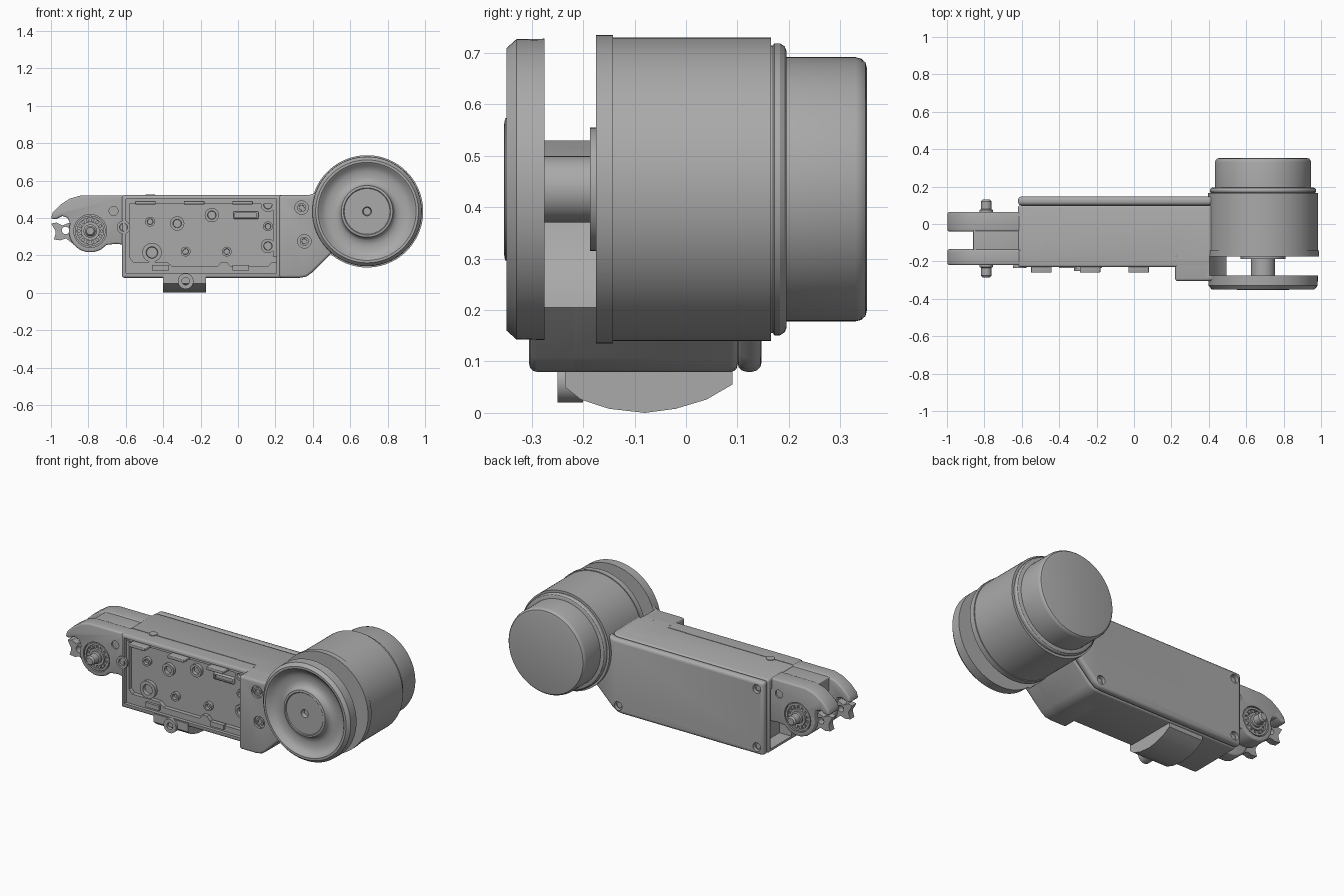
import bpy, bmesh
from math import radians, sin, cos, tau
from mathutils import Matrix, Vector

if "Cube" in bpy.data.objects:
    bpy.data.objects.remove(bpy.data.objects["Cube"])

grey = bpy.data.materials.new("satin_grey")
grey.use_nodes = True
grey.diffuse_color = (0.4, 0.4, 0.4, 1)
grey.node_tree.nodes["Principled BSDF"].inputs["Base Color"].default_value = grey.diffuse_color
parts = []


def finish(bm, name):
    bmesh.ops.recalc_face_normals(bm, faces=bm.faces)
    mesh = bpy.data.meshes.new(name)
    bm.to_mesh(mesh)
    bm.free()
    mesh.materials.append(grey)
    ob = bpy.data.objects.new(name, mesh)
    bpy.context.collection.objects.link(ob)
    parts.append(ob)
    return ob


def bake(ob):
    """Replace the mesh with its modified result."""
    bpy.context.view_layer.update()
    mesh = bpy.data.meshes.new_from_object(ob.evaluated_get(bpy.context.evaluated_depsgraph_get()))
    ob.modifiers.clear()
    ob.data = mesh


def prism(name, pts, a, b, bevel=0, axis="y"):
    """Extrude an outline: (x, z) along y, or (y, z) along x."""
    bm = bmesh.new()
    place = (lambda p: (p[0], a, p[1])) if axis == "y" else (lambda p: (a, p[0], p[1]))
    face = bm.faces.new([bm.verts.new(place(p)) for p in pts])
    out = bmesh.ops.extrude_face_region(bm, geom=[face])["geom"]
    move = Vector((0, b - a, 0) if axis == "y" else (b - a, 0, 0))
    bmesh.ops.translate(bm, vec=move, verts=[v for v in out if isinstance(v, bmesh.types.BMVert)])
    ob = finish(bm, name)
    if bevel:
        m = ob.modifiers.new("Bevel", "BEVEL")
        m.width, m.segments, m.angle_limit = bevel, 3, radians(50)
        bake(ob)
    return ob


def box(name, x0, x1, y0, y1, z0, z1, bevel=0):
    return prism(name, [(x0, z0), (x1, z0), (x1, z1), (x0, z1)], y0, y1, bevel)


def lathe(name, cx, cz, profile, steps=64):
    """Turn a (radius, y) profile about a y-parallel axis."""
    bm = bmesh.new()
    vs = [bm.verts.new((cx + r, y, cz)) for r, y in profile]
    es = [bm.edges.new(p) for p in zip(vs, vs[1:])]
    bmesh.ops.spin(bm, geom=vs + es, cent=(cx, 0, cz), axis=(0, 1, 0), angle=tau, steps=steps)
    bmesh.ops.remove_doubles(bm, verts=bm.verts, dist=1e-5)
    return finish(bm, name)


def cyl(name, cx, cz, r, y0, y1, steps=32):
    return lathe(name, cx, cz, [(0, y0), (r, y0), (r, y1), (0, y1)], steps)


def cut(ob, *cutters):
    for c in cutters:
        m = ob.modifiers.new("Cut", "BOOLEAN")
        m.operation, m.solver, m.object = "DIFFERENCE", "EXACT", c
        bake(ob)
        parts.remove(c)
        bpy.data.objects.remove(c)


def screw(name, x, z, y, r, h):
    """Raised ring with a sunken centre, facing the front."""
    lathe(name, x, z, [(r, y), (r, y - h), (r * .6, y - h), (r * .55, y - .002), (0, y - .002)], 24)


CX, CZ = 0.69, 0.435

# Drum housing, stepped rear rim, rounded rear cap
lathe("drum_housing", CX, CZ, [(0, -.175), (.3, -.175), (.3, -.142), (.295, -.142), (.295, .165),
      (.28, .165), (.28, .169), (.284, .172), (.284, .183), (.278, .192), (.268, .196), (0, .196)], 96)
lathe("drum_cap", CX, CZ, [(0, .18), (.257, .18), (.257, .33), (.254, .341), (.247, .349),
      (.236, .352), (0, .352)], 96)
# Dished front disc with a raised hub and centre hole
lathe("front_disc", CX, CZ, [(0, -.275), (.293, -.275), (.292, -.33), (.275, -.349), (.262, -.349),
      (.252, -.342), (.24, -.328), (.215, -.317), (.18, -.314), (.155, -.32), (.143, -.332),
      (.138, -.352), (.126, -.354), (.122, -.35), (.024, -.35), (.02, -.325), (0, -.325)], 96)
cyl("disc_shaft", CX, CZ, .065, -.28, -.17)
cyl("shaft_flange", CX, CZ, .12, -.187, -.17, 48)

# Arm outline shared by body, block and rear cover
LOWER = [(.33, .08), (.365, .086), (.395, .107), (.5, .21), (.62, .3)]
UPPER = [(.6, .6), (.45, .6), (.43, .555), (.41, .532), (.38, .522)]


def outline(x):
    return [(x, .08)] + LOWER + UPPER + [(x, .522)]


def gap():
    return cyl("gap_cutter", CX, CZ, .302, -.275, -.165, 96)


body = prism("arm_body", outline(-.62), -.23, .1, .012)
cut(body, gap(),
    box("tray_cutter", -.598, .205, -.3, -.185, .105, .5),
    box("end_cutter", -.7, -.54, -.12, .08, .1, .46),
    box("seam_cutter", -.7, .1, -.142, -.138, .518, .6),
    box("seam_cutter", .22, .39, -.174, -.17, .518, .6),
    box("seam_cutter", .1, .22, -.145, -.141, .518, .6))
block = prism("front_block", outline(.22), -.305, .05, .014)
cut(block, gap())
for x, z in ((.34, .455), (.355, .275)):
    cut(block, cyl("hole_cutter", x, z, .036, -.4, -.292, 24))
    screw("block_screw", x, z, -.292, .024, .01)

# Rear cover with countersunk corner screws
cover = prism("rear_cover", outline(-.62), .1, .147, .018)
for x, z in ((.35, .125), (-.575, .475), (-.575, .125)):
    cut(cover, cyl("hole_cutter", x, z, .026, .125, .2, 24))
    cyl("cover_screw", x, z, .016, .12, .134, 16)

# Tray details: ledges, clips, posts and slot
FLOOR = -.185
prism("tray_lower_ledge", [(-.598, .105), (.205, .105), (.205, .165), (.18, .165), (.16, .14), (-.04, .14),
      (-.06, .165), (-.09, .165), (-.11, .14), (-.35, .14), (-.38, .165), (-.56, .165), (-.58, .19),
      (-.598, .19)], FLOOR + .01, -.21)
box("tray_upper_ledge", -.598, .205, -.205, FLOOR + .01, .475, .505)
for x in (-.55, -.29, -.03):
    box("upper_clip", x, x + .11, -.26, -.2, .472, .49, .004)
for x in (-.46, -.03):
    box("lower_clip", x, x + .09, -.225, -.2, .12, .148)
for x in (-.598, .187):
    box("tray_side_rail", x, x + .018, -.21, FLOOR + .01, .19, .48)
for x, z, r in ((-.47, .38, .026), (-.325, .37, .038), (-.14, .415, .038), (.16, .47, .038),
                (.16, .25, .038), (.16, .355, .026), (-.06, .22, .026), (-.28, .22, .026), (-.46, .215, .052)):
    screw("tray_post", x, z, FLOOR, r, .02)
slot = box("tray_slot", -.025, .11, -.2, FLOOR + .01, .395, .435, .006)
cut(slot, box("slot_cutter", -.015, .1, -.3, -.19, .403, .427))
screw("edge_screw", -.612, .35, -.222, .036, .012)
screw_top = cyl("top_screw", 0, 0, .025, 0, .006, 24)
screw_top.data.transform(Matrix.Translation((-.47, -.135, .52)) @ Matrix.Rotation(radians(90), 4, "X"))

# Curved foot under the arm with a ringed tab
prism("foot", [(-.235, .1), (-.235, .05), (-.205, .026), (-.15, .008), (-.08, 0), (-.02, .008),
      (.04, .026), (.09, .055), (.09, .1)], -.4, -.17, axis="x")
tab = cyl("foot_tab", -.28, .062, .042, -.25, -.2)
cut(tab, cyl("hole_cutter", -.28, .062, .02, -.3, -.225))
for x in (.12, .26):
    dot = cyl("base_screw", 0, 0, .018, 0, .006, 20)
    dot.data.transform(Matrix.Translation((x, -.06, .082)) @ Matrix.Rotation(radians(90), 4, "X"))

# Fork cheeks: rounded nose above, round bearing boss below
PX, PZ = -.79, .33
arc = [(PX + .115 * cos(radians(t)), PZ + .115 * sin(radians(t))) for t in range(160, 321, 20)]
cheek = [(-.6, .52), (-.84, .52), (-.9, .503), (-.95, .47), (-.99, .43), (-1, .395), (-.97, .395),
         (-.94, .41), (-.91, .4)] + arc + [(-.65, .262), (-.6, .255)]
ear = [(-.86, .39), (-.94, .36), (-.97, .375), (-.998, .37), (-.985, .345), (-.975, .33), (-.975, .315),
       (-.985, .285), (-.95, .28), (-.92, .29), (-.88, .26)]
for side, y0, y1, out in (("front", -.22, -.135, -1), ("rear", -.04, .065, 1)):
    face = y0 if out < 0 else y1
    plate = prism(side + "_fork_cheek", cheek, y0, y1, .01)
    cut(plate, cyl("bearing_cutter", PX, PZ, .088, face - .015, face + .015, 40),
        cyl("hole_cutter", -.665, .437, .024, face - .01, face + .01, 24))
    lug = prism(side + "_ear", ear, (y0 + y1) / 2 - .02, (y0 + y1) / 2 + .02)
    cut(lug, cyl("hole_cutter", -.922, .333, .02, -.3, .2, 24))
    base = face - out * .016
    for r0, r1, h in ((.07, .082, .014), (.036, .05, .016)):
        lathe(side + "_bearing_race", PX, PZ, [(r1, base), (r1, base + out * h), (r0, base + out * h), (r0, base)], 40)
    for i in range(14):
        a = tau * i / 14
        cyl(side + "_bearing_roller", PX + .06 * cos(a), PZ + .06 * sin(a), .009, base, base + out * .01, 10)
    lathe(side + "_pivot_pin", PX, PZ, [(0, base - out * .03), (.036, base - out * .03), (.036, face + out * .01),
          (.028, face + out * .014), (.028, face + out * .056), (.02, face + out * .066), (0, face + out * .066)], 28)
box("fork_bridge", -.86, -.6, -.2, .03, .43, .515, .006)

bpy.ops.object.select_all(action="DESELECT")
for ob in parts:
    ob.select_set(True)
bpy.context.view_layer.objects.active = body
bpy.ops.object.shade_smooth_by_angle(angle=radians(32))
